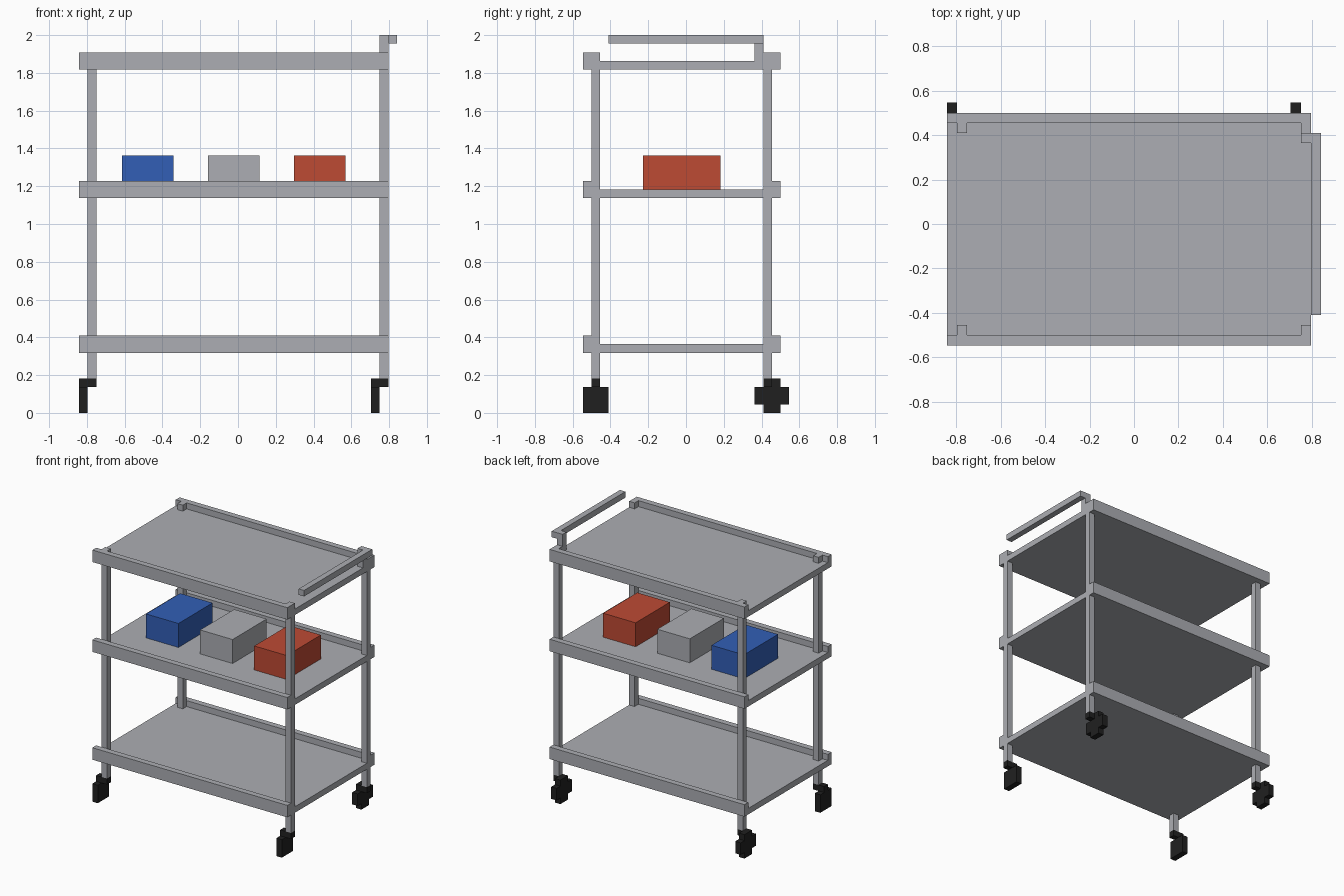
import bpy
import bmesh

if "Cube" in bpy.data.objects:
    bpy.data.objects.remove(bpy.data.objects["Cube"], do_unlink=True)

U = 1 / 22  # one grid block


def material(name, rgb):
    m = bpy.data.materials.new(name)
    m.use_nodes = True
    m.diffuse_color = (*rgb, 1)
    bsdf = next(n for n in m.node_tree.nodes if n.type == 'BSDF_PRINCIPLED')
    bsdf.inputs["Base Color"].default_value = (*rgb, 1)
    return m


GREY = material("light_grey", (0.413, 0.423, 0.451))
BLUE = material("blue", (0.032, 0.114, 0.468))
RED = material("red", (0.515, 0.069, 0.034))
BLACK = material("black", (0.0144, 0.0144, 0.0144))


def prism(bm, outline, x0, x1):
    """Extrude a (y, z) outline along x, all in blocks."""
    face = bm.faces.new([bm.verts.new((x0 * U, y * U, z * U)) for y, z in outline])
    ext = bmesh.ops.extrude_face_region(bm, geom=[face], use_keep_orig=True)
    verts = [v for v in ext["geom"] if isinstance(v, bmesh.types.BMVert)]
    bmesh.ops.translate(bm, verts=verts, vec=((x1 - x0) * U, 0, 0))


def rect(y0, y1, z0, z1):
    return [(y0, z0), (y1, z0), (y1, z1), (y0, z1)]


def part(name, mat, prisms):
    bm = bmesh.new()
    for outline, x0, x1 in prisms:
        prism(bm, outline, x0, x1)
    bmesh.ops.recalc_face_normals(bm, faces=bm.faces)
    me = bpy.data.meshes.new(name)
    bm.to_mesh(me)
    bm.free()
    me.materials.append(mat)
    ob = bpy.data.objects.new(name, me)
    bpy.context.collection.objects.link(ob)


# Shelves: trays with a raised lip along the front and back
TRAY = [(-12, 0), (11, 0), (11, 2), (10, 2), (10, 1), (-11, 1), (-11, 2), (-12, 2)]
SHELVES = {"bottom_shelf": 7, "middle_shelf": 25, "top_shelf": 40}
for name, z in SHELVES.items():
    part(name, GREY, [([(a, b + z) for a, b in TRAY], -18.5, 17.5)])

# Caster wheels: square plates in front, cross-shaped plates at the back
FRONT_WHEEL = [(-12, 0), (-9, 0), (-9, 3), (-10, 3), (-10, 4), (-11, 4), (-11, 3), (-12, 3)]
BACK_WHEEL = [(9, 0), (11, 0), (11, 1), (12, 1), (12, 3), (11, 3),
              (11, 4), (9, 4), (9, 3), (8, 3), (8, 1), (9, 1)]

# Corner posts, in lengths between the shelves, each above a caster
SPANS = [(4, 7), (8, 25), (26, 40), (41, 42)]
for side, x in (("right", -17.5), ("left", 16.5)):
    for end, y, wheel in (("front", -11, FRONT_WHEEL), ("back", 9, BACK_WHEEL)):
        part(f"{end}_{side}_post", GREY,
             [(rect(y, y + 1, a, b), x, x + 1) for a, b in SPANS])
        part(f"{end}_{side}_wheel", BLACK, [(wheel, x - 1, x)])
        part(f"{end}_{side}_wheel_mount", BLACK, [(rect(y, y + 1, 3, 4), x, x + 1)])

# Push handle: riser beside the back left post, with a long bar
part("handle_riser", GREY, [(rect(8, 9, 41, 44), 16.5, 17.5)])
part("handle_bar", GREY, [(rect(-9, 9, 43, 44), 17.5, 18.5)])

# Boxes on the middle shelf
for name, mat, x in (("blue_box", BLUE, -13.5), ("grey_box", GREY, -3.5), ("red_box", RED, 6.5)):
    part(name, mat, [(rect(-5, 4, 26, 30), x, x + 6)])
